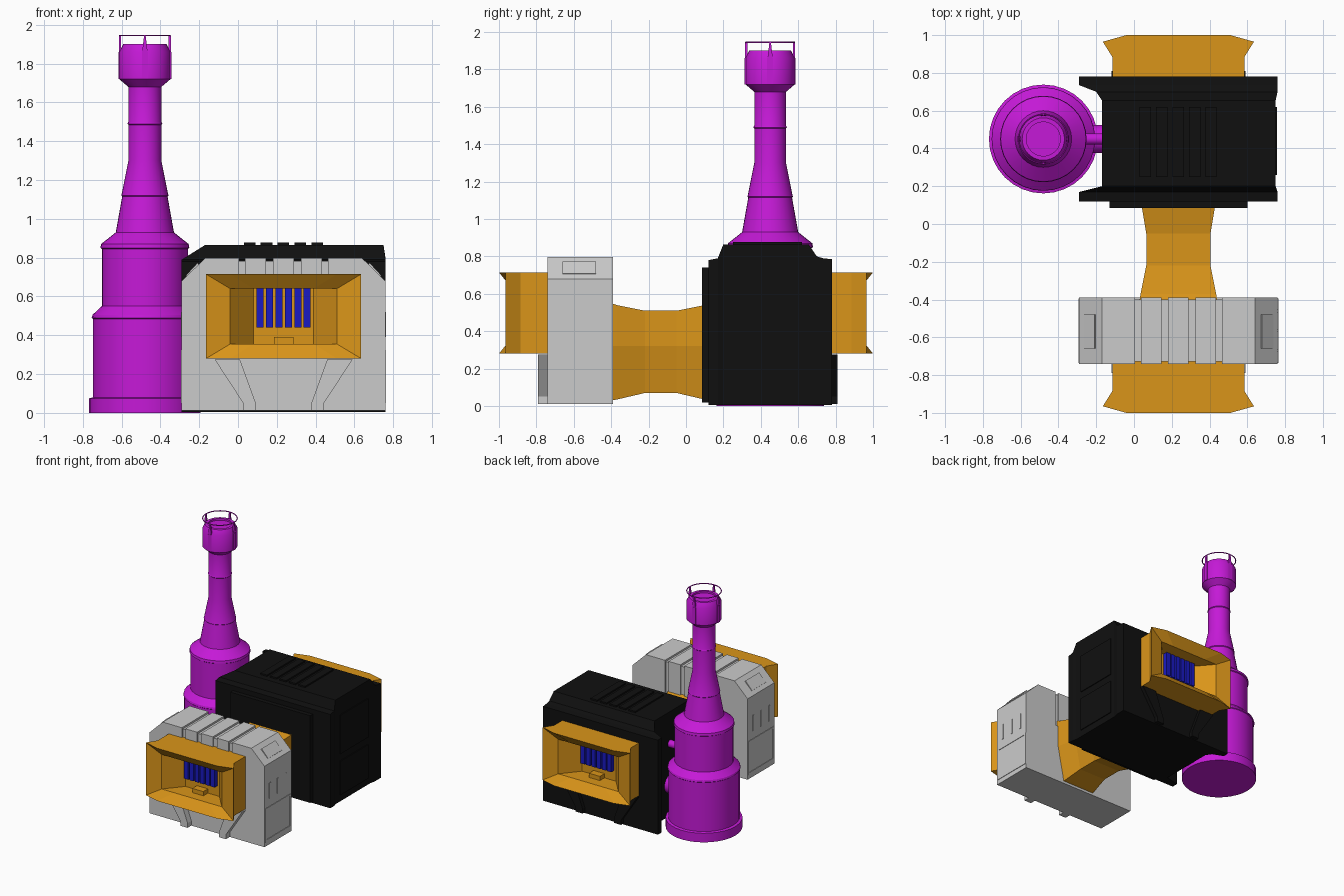
import bpy, bmesh, math
from math import cos, sin, pi

if "Cube" in bpy.data.objects:
    bpy.data.objects.remove(bpy.data.objects["Cube"])

CX = 0.235          # centre line of the ducts and housings
SX, SY = -0.48, 0.45  # stack axis


def material(name, rgb):
    m = bpy.data.materials.new(name)
    m.diffuse_color = (*rgb, 1)
    m.use_nodes = True
    m.node_tree.nodes["Principled BSDF"].inputs["Base Color"].default_value = m.diffuse_color
    return m


PURPLE = material("purple", (0.56, 0.01, 0.68))
ORANGE = material("orange", (0.70, 0.30, 0.01))
BLACK = material("black", (0.005, 0.005, 0.005))
BLUE = material("blue", (0.01, 0.01, 0.55))
GREY = None


def loft(name, rings, mat, smooth=False):
    """Skin equal-length rings of points and cap both ends."""
    bm = bmesh.new()
    vs = [[bm.verts.new(p) for p in r] for r in rings]
    n = len(vs[0])
    for a, b in zip(vs, vs[1:]):
        for i in range(n):
            j = (i + 1) % n
            bm.faces.new((a[i], a[j], b[j], b[i]))
    bm.faces.new(vs[0])
    bm.faces.new(vs[-1])
    bmesh.ops.recalc_face_normals(bm, faces=bm.faces)
    me = bpy.data.meshes.new(name)
    bm.to_mesh(me)
    bm.free()
    ob = bpy.data.objects.new(name, me)
    bpy.context.collection.objects.link(ob)
    if mat:
        me.materials.append(mat)
    if smooth:
        bpy.ops.object.select_all(action='DESELECT')
        ob.select_set(True)
        bpy.context.view_layer.objects.active = ob
        bpy.ops.object.shade_smooth_by_angle(angle=math.radians(30))
    return ob


def prism(name, pts, y0, y1, mat):
    """Extrude an xz outline along y."""
    return loft(name, [[(x, y, z) for x, z in pts] for y in (y0, y1)], mat)


def box(name, x0, x1, y0, y1, z0, z1, mat):
    return prism(name, [(x0, z0), (x1, z0), (x1, z1), (x0, z1)], y0, y1, mat)


def both(x):
    """Mirrored pair of x positions about the centre line."""
    return (x, 2 * CX - x)


def lathe(name, profile, mat, seg=32):
    return loft(name, [[(SX + r * cos(2 * pi * i / seg), SY + r * sin(2 * pi * i / seg), z)
                        for i in range(seg)] for r, z in profile], mat, True)


def pipe(name, x0, x1, r, z, mat, seg=16):
    return loft(name, [[(x, SY + r * cos(2 * pi * i / seg), z + r * sin(2 * pi * i / seg))
                        for i in range(seg)] for x in (x0, x1)], mat, True)


# Stack
lathe("stack", [(0.288, 0), (0.288, 0.075), (0.268, 0.08), (0.268, 0.485), (0.274, 0.49),
                (0.27, 0.505), (0.222, 0.55), (0.222, 0.845), (0.229, 0.85), (0.226, 0.87),
                (0.15, 0.93), (0.117, 1.115), (0.122, 1.12), (0.119, 1.13), (0.085, 1.30),
                (0.085, 1.485), (0.09, 1.49), (0.085, 1.5), (0.085, 1.68), (0.132, 1.72),
                (0.132, 1.86), (0.112, 1.90), (0.09, 1.90), (0.09, 1.885)], PURPLE)

# Stack head ribs, struts and wire ring
for k in range(4):
    a = k * pi / 2
    ca, sa = cos(a), sin(a)

    def at(r, t, z):
        return (SX + r * ca - t * sa, SY + r * sa + t * ca, z)
    loft("stack_strut", [[at(0.115, -w, z), at(0.136, -w, z), at(0.136, w, z), at(0.115, w, z)]
                         for w, z in ((0.016, 1.72), (0.016, 1.86))], PURPLE)
    loft("stack_strut_tip", [[at(0.122, -w, z), at(0.134, -w, z), at(0.134, w, z), at(0.122, w, z)]
                             for w, z in ((0.014, 1.86), (0.004, 1.945))], PURPLE)
bpy.ops.mesh.primitive_torus_add(location=(SX, SY, 1.945), major_radius=0.13, minor_radius=0.004,
                                 major_segments=32, minor_segments=6)
ring = bpy.context.object
ring.name = "stack_ring"
ring.data.materials.append(PURPLE)

# Pipes from stack to rear housing
pipe("upper_pipe", -0.30, -0.16, 0.03, 0.60, PURPLE)
pipe("lower_pipe", -0.30, -0.16, 0.075, 0.27, PURPLE)


# Rear housing: raised middle between two end frames
def section(y, x0, x1, z1):
    return [(x0, y, 0.005), (x1, y, 0.005), (x1, y, z1), (x0, y, z1)]


loft("rear_housing", [section(0.12, -0.29, 0.76, 0.78), section(0.17, -0.29, 0.76, 0.79),
                      section(0.20, -0.17, 0.75, 0.865), section(0.655, -0.17, 0.75, 0.865),
                      section(0.70, -0.20, 0.76, 0.80), section(0.735, -0.29, 0.76, 0.79),
                      section(0.78, -0.29, 0.76, 0.785)], BLACK)
box("rear_front_panel", -0.13, 0.60, 0.085, 0.13, 0.02, 0.74, BLACK)
for i in range(5):
    x = 0.03 + 0.087 * i
    box("roof_slat", x, x + 0.06, 0.25, 0.62, 0.85, 0.877, BLACK)
for z0, z1 in ((0.06, 0.34), (0.40, 0.72)):
    box("rear_side_panel", 0.74, 0.757, 0.26, 0.62, z0, z1, BLACK)

# Front housing: lower block, core and five roof bands with grooves between
outline = [(-0.29, 0.012), (0.76, 0.012), (0.76, 0.68), (0.64, 0.795), (-0.17, 0.795), (-0.29, 0.68)]
box("front_lower_block", -0.29, 0.76, -0.74, -0.39, 0.012, 0.50, GREY)
box("front_core", -0.15, 0.62, -0.728, -0.40, 0.45, 0.782, GREY)
for x in (0.037, 0.18, 0.325):
    box("roof_band", x, x + 0.108, -0.74, -0.39, 0.50, 0.797, GREY)
for m in (1, -1):
    pts = [(CX - m * (CX - x), z) for x, z in
           ((-0.29, 0.50), (0.005, 0.50), (0.005, 0.797), (-0.17, 0.797), (-0.29, 0.68))]
    prism("end_band", pts, -0.74, -0.39, GREY)
    # hatch on the sloping shoulder
    pts = [(CX + m * (x - CX), z) for x, z in
           ((0.67, 0.76), (0.73, 0.70), (0.738, 0.709), (0.678, 0.774))]
    prism("shoulder_hatch", pts, -0.66, -0.48, GREY)
    # side door frame and vent slats
    xa, xb = sorted((CX + m * 0.52, CX + m * 0.529))
    for y0, y1, z0, z1 in ((-0.735, -0.395, 0.31, 0.325), (-0.735, -0.395, 0.05, 0.065),
                           (-0.735, -0.715, 0.05, 0.325), (-0.41, -0.395, 0.05, 0.325)):
        box("door_frame", xa, xb, y0, y1, z0, z1, GREY)
    for y in (-0.67, -0.565, -0.46):
        box("side_vent", xa, xb, y - 0.008, y + 0.008, 0.39, 0.52, GREY)


# Hoods with inlet grilles and slanted legs, front and back
def hood_ring(xs, ys, z0, z1, s):
    low = [(x, s * y, z0) for x, y in zip(xs, ys)]
    return low + [(x, y, z1) for x, y, _ in reversed(low)]


def spread(a, b):
    """Four x positions mirrored about the centre line."""
    return (a, b, both(b)[1], both(a)[1])


for s, side, leg_mat, leg_y in ((1, "front", GREY, -0.79), (-1, "back", BLACK, -0.81)):
    rear, flare = spread(-0.115, -0.02), spread(-0.165, -0.04)
    loft(side + "_hood", [
        hood_ring(rear, [-0.72] * 4, 0.28, 0.715, s),
        hood_ring(rear, [-0.885] * 4, 0.28, 0.715, s),
        hood_ring(flare, (-0.965, -1.0, -1.0, -0.965), 0.28, 0.715, s),
        hood_ring(spread(-0.04, 0.08), [-0.94] * 4, 0.355, 0.64, s),
        hood_ring(spread(0.08, 0.13), [-0.80] * 4, 0.355, 0.64, s)], ORANGE)
    for i in range(6):
        x = 0.096 + 0.0485 * i
        box(side + "_grille_bar", x, x + 0.036, s * -0.84, s * -0.79, 0.44, 0.64, BLUE)
    box(side + "_inlet_step", 0.185, 0.285, s * -0.86, s * -0.79, 0.35, 0.39, ORANGE)
    for m in (1, -1):
        pts = [(CX + m * (x - CX), z) for x, z in
               ((0.027, 0.012), (0.092, 0.012), (0.092, 0.05), (0.01, 0.275),
                (-0.12, 0.275), (0.027, 0.05))]
        prism(side + "_leg", pts, s * leg_y, s * -0.73, leg_mat)

# Connecting duct, flared at both ends with a tapered underside
duct = []
for y, w, z0, z1 in ((-0.40, 0.205, 0.03, 0.55), (-0.37, 0.20, 0.035, 0.54), (-0.22, 0.17, 0.07, 0.51),
                     (-0.05, 0.17, 0.07, 0.51), (0.10, 0.195, 0.035, 0.54)):
    duct.append([(CX - 0.72 * w, y, z0), (CX + 0.72 * w, y, z0), (CX + w, y, 0.32),
                 (CX + w, y, z1), (CX - w, y, z1), (CX - w, y, 0.32)])
loft("connecting_duct", duct, ORANGE)
